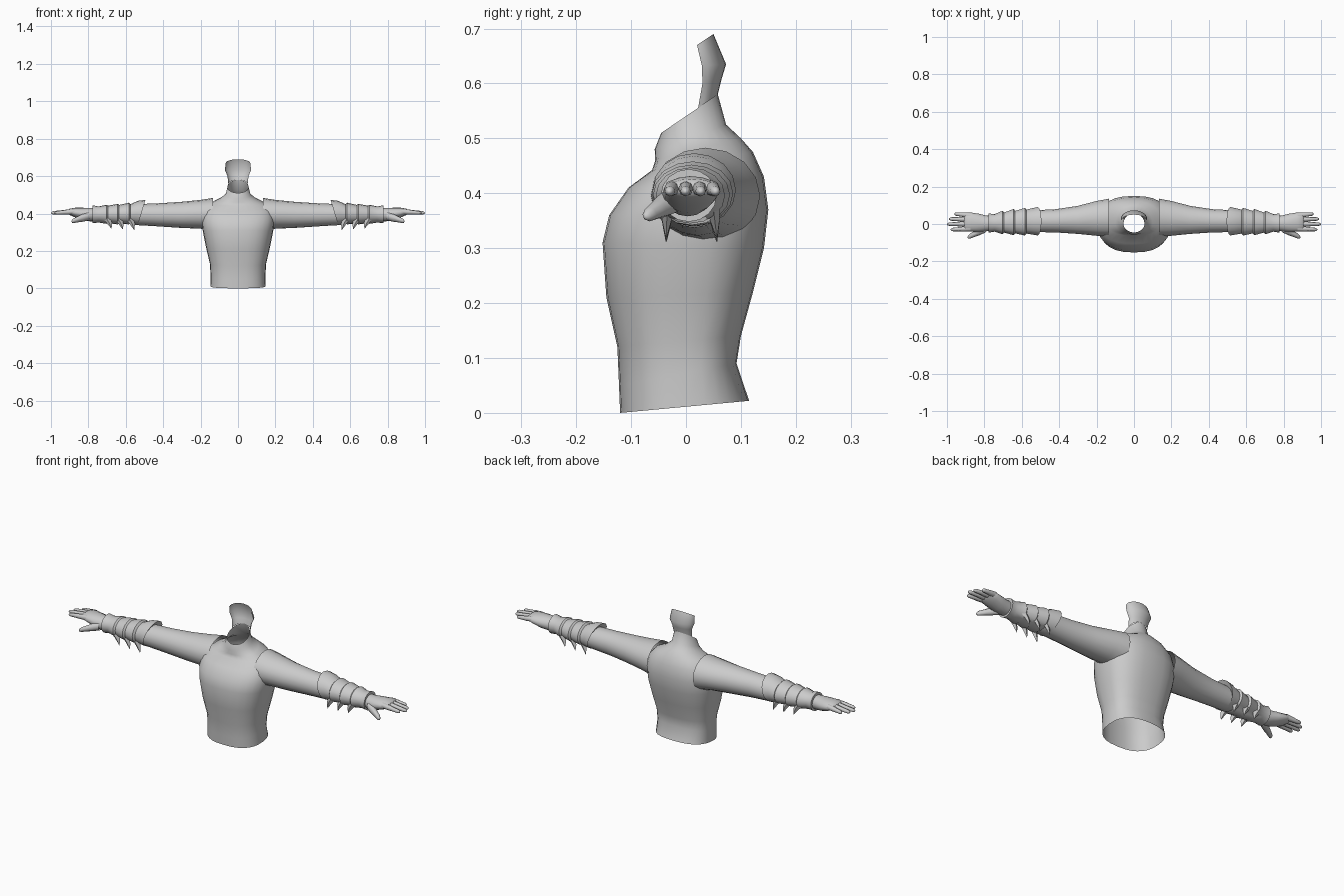
import bpy, bmesh
from math import sin, cos, pi, copysign
from mathutils import Vector

if "Cube" in bpy.data.objects:
    bpy.data.objects.remove(bpy.data.objects["Cube"])


def power(v, e):
    return copysign(abs(v) ** e, v)


def loft(name, rings, closed=True, cap_start=False, cap_end=False, mirror=False, angle=45):
    bm = bmesh.new()
    rows = [[bm.verts.new(p) for p in r] for r in rings]
    n = len(rows[0])
    for a, b in zip(rows, rows[1:]):
        for i in range(n if closed else n - 1):
            j = (i + 1) % n
            bm.faces.new((a[i], a[j], b[j], b[i]))
    if cap_start:
        bm.faces.new(rows[0][::-1])
    if cap_end:
        bm.faces.new(rows[-1])
    bmesh.ops.recalc_face_normals(bm, faces=bm.faces)
    me = bpy.data.meshes.new(name)
    bm.to_mesh(me)
    bm.free()
    ob = bpy.data.objects.new(name, me)
    bpy.context.collection.objects.link(ob)
    if mirror:
        ob.modifiers.new("mirror", 'MIRROR').use_axis = (True, False, False)
    bpy.ops.object.select_all(action='DESELECT')
    ob.select_set(True)
    bpy.context.view_layer.objects.active = ob
    bpy.ops.object.shade_smooth_by_angle(angle=angle * pi / 180)
    return ob


def torso_ring(zf, zb, hw, yf, yb, e, n=28):
    # horizontal ring whose height tilts from front to back
    pts = []
    for i in range(n):
        a = 2 * pi * i / n
        s = power(sin(a), e)
        y = yb * s if s > 0 else -yf * s
        t = (y - yf) / (yb - yf)
        pts.append((hw * power(cos(a), e), y, zf + (zb - zf) * t))
    return pts


def arm_ring(x, y, z, ry, rz, skew=0, n=16):
    # ring across the arm; skew pulls its top towards the body
    return [(x - skew * sin(2 * pi * i / n), y + ry * cos(2 * pi * i / n),
             z + rz * sin(2 * pi * i / n)) for i in range(n)]


# torso shell, open at the waist and neck
loft("torso", [torso_ring(*r) for r in (
    (0.00, 0.022, .148, -.12, .115, .8),
    (.05, .09, .147, -.122, .092, .8),
    (.12, .14, .15, -.125, .10, .8),
    (.21, .22, .170, -.145, .122, .8),
    (.31, .30, .188, -.152, .142, .8),
    (.36, .37, .195, -.14, .150, .8),
    (.41, .43, .185, -.105, .142, .85),
    (.442, .475, .15, -.062, .122, .9),
    (.46, .50, .10, -.056, .10, 1),
    (.48, .525, .067, -.057, .073, 1),
    (.51, .58, .056, -.045, .058, 1))], angle=60)

# curved panel behind the head
panel = []
for zs, zb, hw, ys, yb in ((.555, .58, .052, .022, .058), (.60, .605, .056, .03, .064),
                           (.632, .635, .07, .029, .073), (.67, .69, .066, .02, .05)):
    row = []
    for i in range(13):
        u = (i / 6 - 1) * pi / 2
        row.append((hw * sin(u), ys + (yb - ys) * cos(u), zs + (zb - zs) * cos(u)))
    panel.append(row)
loft("head_panel", panel, closed=False, angle=60)

# sleeves
loft("sleeve", [arm_ring(*r) for r in (
    (.135, .035, .395, .10, .088), (.20, .03, .396, .093, .077),
    (.30, .022, .393, .075, .07), (.42, .017, .393, .062, .062),
    (.54, .015, .394, .058, .056))], mirror=True, angle=60)

# gauntlets with overlapping flared bands
loft("gauntlet", [arm_ring(*r) for r in (
    (.530, .015, .398, .056, .054, .02), (.515, .015, .406, .076, .067, .02),
    (.545, .014, .404, .070, .064, .01), (.575, .013, .398, .064, .052),
    (.583, .012, .400, .074, .058), (.635, .010, .396, .060, .050),
    (.643, .010, .397, .070, .055), (.695, .008, .395, .054, .047),
    (.703, .008, .396, .063, .051), (.745, .006, .395, .047, .043),
    (.778, .005, .396, .051, .048), (.778, .005, .396, .036, .034))],
    mirror=True, angle=35)

# swept fins under the gauntlets, in a front and a back row
for row, (yb, yt) in (("front", (-.036, -.036)), ("back", (.052, .056))):
    for k in range(3):
        tip = Vector((.555 + .061 * k, yt, .312 + .004 * k))
        rings = []
        for t, w, d in ((0, .024, .012), (.5, .014, .008), (1, .001, .001)):
            x = tip.x + .028 * (1 - t) ** 1.5
            y = yb * .95 + (yt - yb * .95) * t
            z = .376 + (tip.z - .376) * t
            rings.append([(x - w, y, z), (x, y - d, z), (x + w, y, z), (x, y + d, z)])
        loft(f"fin_{row}_{k + 1}", rings, cap_end=True, mirror=True, angle=30)

# palms
loft("palm", [arm_ring(*r) for r in (
    (.75, .005, .395, .038, .036), (.79, .003, .394, .042, .036),
    (.83, .006, .398, .049, .033), (.87, .010, .405, .051, .026),
    (.90, .011, .409, .047, .017), (.91, .011, .409, .036, .008))],
    cap_end=True, mirror=True, angle=60)


def digit(name, a, b, r0, r1):
    a, b = Vector(a), Vector(b)
    rings = []
    for t, s in ((0, 1), (.35, 1.05), (.6, .95), (.88, .9), (.97, .6), (1, .2)):
        p = a.lerp(b, t)
        r = (r0 + (r1 - r0) * t) * s
        rings.append(arm_ring(p.x, p.y, p.z, r, r, n=8))
    loft(name, rings, cap_end=True, mirror=True, angle=60)


# fingers and thumbs
for name, y0, y1, tip in (("index", -.025, -.030, .98), ("middle", .000, -.001, 1.0),
                          ("ring", .024, .027, .99), ("little", .046, .054, .96)):
    digit(name + "_finger", (.875, y0, .410), (tip, y1, .403), .014, .010)
digit("thumb", (.795, -.022, .388), (.89, -.072, .358), .024, .013)
